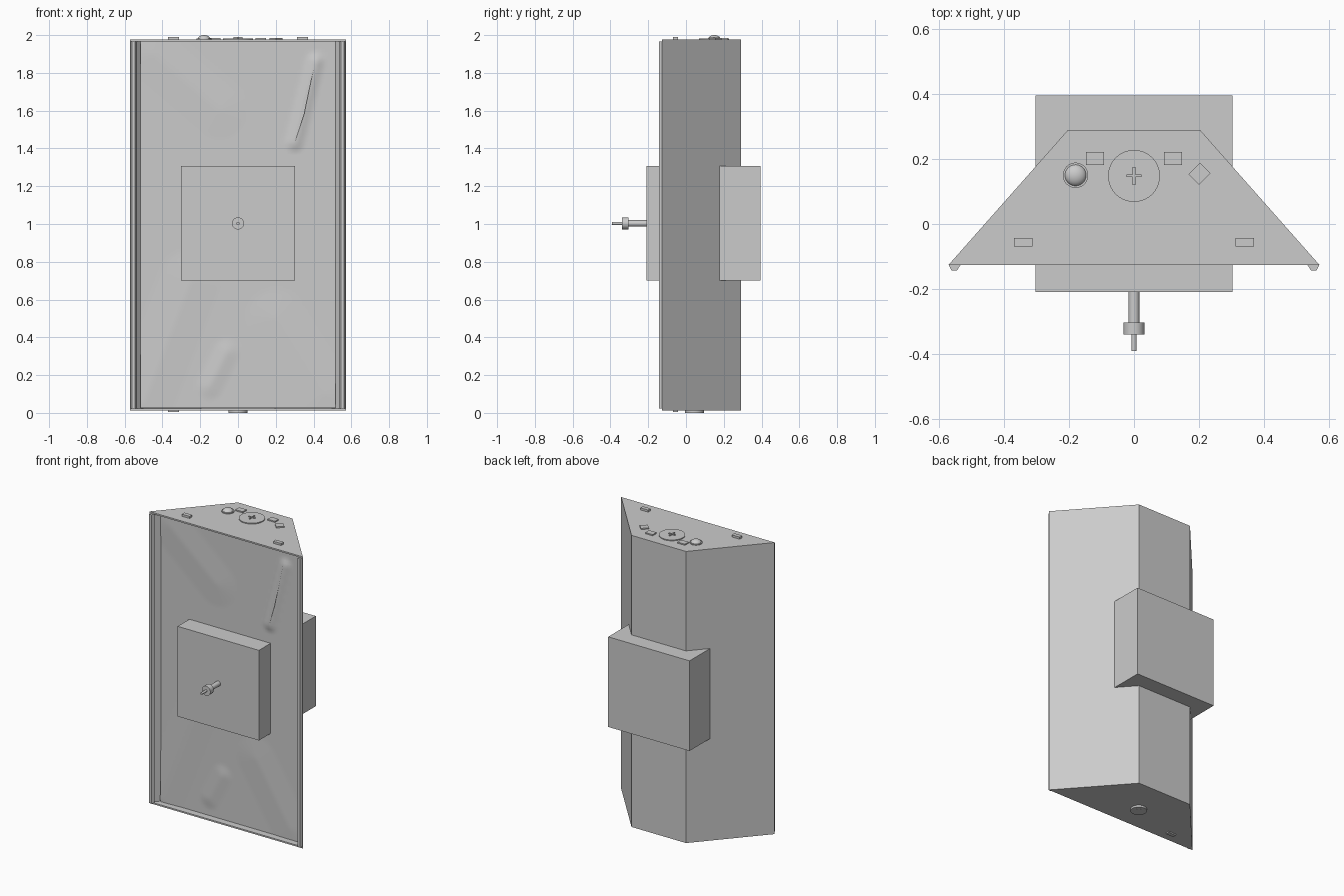
import bpy, bmesh, math
from mathutils import Vector, Matrix

old = bpy.data.objects.get("Cube")
if old:
    bpy.data.objects.remove(old)

grey = bpy.data.materials.new("plain grey")
grey.use_nodes = True
COLOUR = (0.6, 0.6, 0.6, 1)
grey.diffuse_color = COLOUR
grey.node_tree.nodes["Principled BSDF"].inputs["Base Color"].default_value = COLOUR

BOTTOM, TOP, PLATE = 0.013, 1.977, 0.01
FRONT, BACK = -0.127, 0.29
WIDE, NARROW = 0.572, 0.203


def finish(name, bm, smooth=False):
    bmesh.ops.recalc_face_normals(bm, faces=bm.faces)
    mesh = bpy.data.meshes.new(name)
    bm.to_mesh(mesh)
    bm.free()
    mesh.materials.append(grey)
    obj = bpy.data.objects.new(name, mesh)
    bpy.context.collection.objects.link(obj)
    if smooth:
        bpy.ops.object.select_all(action='DESELECT')
        obj.select_set(True)
        bpy.context.view_layer.objects.active = obj
        bpy.ops.object.shade_smooth_by_angle(angle=math.radians(35))
    return obj


def box(name, low, high, turn=0):
    low, high = Vector(low), Vector(high)
    bm = bmesh.new()
    bmesh.ops.create_cube(bm, size=1, matrix=Matrix.Translation((low + high) / 2)
                          @ Matrix.Rotation(turn, 4, 'Z')
                          @ Matrix.Diagonal((*(high - low), 1)))
    return finish(name, bm)


def prism(name, outline, z0, z1):
    bm = bmesh.new()
    face = bm.faces.new([bm.verts.new((x, y, z0)) for x, y in outline])
    ext = bmesh.ops.extrude_face_region(bm, geom=[face])
    verts = [v for v in ext["geom"] if isinstance(v, bmesh.types.BMVert)]
    bmesh.ops.translate(bm, verts=verts, vec=(0, 0, z1 - z0))
    return finish(name, bm)


def rod(name, centre, radius, length, tip=None, along_y=False):
    bm = bmesh.new()
    turn = Matrix.Rotation(math.pi / 2 if along_y else 0, 4, 'X')
    bmesh.ops.create_cone(bm, cap_ends=True, segments=40, radius1=radius,
                          radius2=radius if tip is None else tip, depth=length,
                          matrix=Matrix.Translation(centre) @ turn)
    return finish(name, bm, True)


# Hollow trapezoid cabinet: bent shell and two end plates
wall = 0.012
shell = [(-WIDE, FRONT), (-NARROW, BACK), (NARROW, BACK), (WIDE, FRONT),
         (WIDE - wall, FRONT), (NARROW - wall / 2, BACK - wall),
         (wall / 2 - NARROW, BACK - wall), (wall - WIDE, FRONT)]
prism("cabinet_shell", shell, BOTTOM, TOP)
for name, z in (("bottom_plate", BOTTOM), ("top_plate", TOP - PLATE)):
    prism(name, shell[:4], z, z + PLATE)

# Folded lips along the front edges
for side, label in ((1, "left"), (-1, "right")):
    lip = [(0.57, FRONT), (0.562, -0.143), (0.545, -0.143), (0.535, FRONT)]
    prism(label + "_front_lip", [(side * x, y) for x, y in lip], BOTTOM + PLATE, TOP - PLATE)


# Wrinkled cloth panel recessed behind the lips
def ridge(x, z, a, b, width, height):
    a, b, p = Vector(a), Vector(b), Vector((x, z))
    t = max(0, min(1, (p - a).dot(b - a) / (b - a).length_squared))
    gap = (p - a - t * (b - a)).length
    return height * max(0, 1 - gap / width)


FOLDS = [((0.3, 1.43), (0.41, 1.86), 0.05, 0.015),
         ((-0.15, 0.14), (-0.06, 0.32), 0.07, 0.008),
         ((-0.5, 0.05), (-0.25, 0.7), 0.16, 0.008),
         ((-0.45, 1.9), (-0.1, 1.6), 0.15, 0.006),
         ((0.45, 0.1), (0.2, 0.5), 0.15, 0.006)]
bm = bmesh.new()
bmesh.ops.create_grid(bm, x_segments=60, y_segments=110, size=1)
for v in bm.verts:
    x, z = v.co.x * 0.515, 0.995 + v.co.y * 0.97
    y = -0.085 - sum(ridge(x, z, *fold) for fold in FOLDS)
    v.co = (x, y, z)
finish("cloth_panel", bm, True)

# Thin sharp pleat near the upper corner
bm = bmesh.new()
bm.faces.new([bm.verts.new(p) for p in
              ((0.3, -0.1, 1.43), (0.35, -0.11, 1.58), (0.41, -0.105, 1.87), (0.335, -0.095, 1.62))])
finish("cloth_pleat", bm)

# Square block passing through the cabinet, with a stepped spindle
box("centre_block", (-0.303, -0.21, 0.7), (0.303, 0.395, 1.307))
rod("spindle_shaft", (0, -0.26, 1.003), 0.017, 0.11, along_y=True)
rod("spindle_collar", (0, -0.322, 1.003), 0.032, 0.036, along_y=True)
rod("spindle_tip", (0, -0.363, 1.003), 0.008, 0.056, along_y=True)


# Fittings on the top plate
def pad(name, x, y, w, d, z, h, turn=0):
    box(name, (x - w / 2, y - d / 2, z), (x + w / 2, y + d / 2, z + h), turn)


for side, label in ((1, "left"), (-1, "right")):
    pad(label + "_front_pad", side * 0.341, -0.056, 0.058, 0.027, TOP, 0.014)
    pad(label + "_back_pad", side * 0.12, 0.202, 0.055, 0.04, TOP, 0.008)
pad("diamond_pad", 0.202, 0.155, 0.05, 0.046, TOP, 0.008, math.radians(45))
rod("top_disc", (0, 0.148, TOP + 0.003), 0.08, 0.006)
pad("disc_cross_long", 0, 0.148, 0.008, 0.055, TOP + 0.006, 0.006)
pad("disc_cross_short", 0, 0.148, 0.045, 0.008, TOP + 0.006, 0.006)
rod("knob_base", (-0.18, 0.15, TOP + 0.003), 0.039, 0.006)
bm = bmesh.new()
bmesh.ops.create_uvsphere(bm, u_segments=32, v_segments=16, radius=0.034,
                          matrix=Matrix.Translation((-0.18, 0.15, TOP))
                          @ Matrix.Diagonal((1, 1, 0.68, 1)))
finish("round_knob", bm, True)

# Fittings under the bottom plate
rod("bottom_disc", (0, 0.045, BOTTOM - 0.006), 0.05, 0.013)
rod("bottom_disc_hub", (0, 0.045, BOTTOM - 0.006), 0.025, 0.014)
pad("bottom_pad", -0.341, -0.056, 0.058, 0.027, BOTTOM - 0.008, 0.008)
